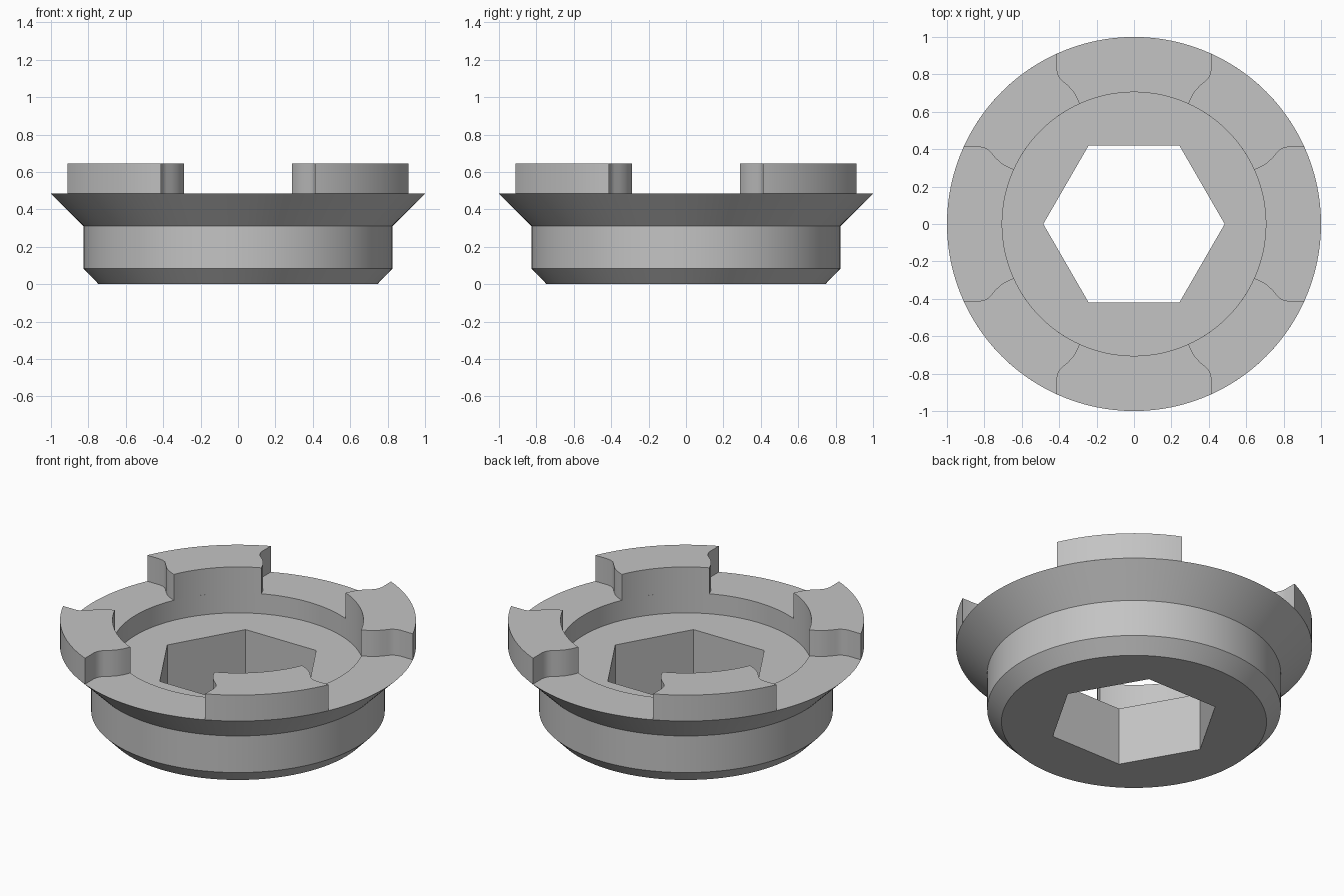
import bpy, bmesh, math

if "Cube" in bpy.data.objects:
    bpy.data.objects.remove(bpy.data.objects["Cube"])

SEG = 120                      # divisible by 6 so the hexagon corners are exact
RIM_Z, TOP_Z, FLOOR_Z = 0.484, 0.645, 0.36
R_OUT, R_IN, APOTHEM = 1.0, 0.705, 0.42

metal = bpy.data.materials.new("grey metal")
metal.diffuse_color = (0.55, 0.55, 0.55, 1)
metal.use_nodes = True
metal.node_tree.nodes["Principled BSDF"].inputs["Base Color"].default_value = metal.diffuse_color


def finish(bm, name):
    bmesh.ops.recalc_face_normals(bm, faces=bm.faces)
    mesh = bpy.data.meshes.new(name)
    bm.to_mesh(mesh)
    bm.free()
    mesh.materials.append(metal)
    ob = bpy.data.objects.new(name, mesh)
    bpy.context.collection.objects.link(ob)
    bpy.ops.object.select_all(action='DESELECT')
    ob.select_set(True)
    bpy.context.view_layer.objects.active = ob
    bpy.ops.object.shade_smooth_by_angle(angle=math.radians(25))
    return ob


def hex_radius(a):
    return APOTHEM / math.cos(a % (math.pi / 3) - math.pi / 6)


# Flanged body: closed lathe profile; radius None means the hexagonal bore
profile = [(None, 0), (0.745, 0), (0.825, 0.083), (0.825, 0.31), (R_OUT, RIM_Z),
           (R_IN, RIM_Z), (R_IN, FLOOR_Z), (None, FLOOR_Z)]
bm = bmesh.new()
rings = []
for r, z in profile:
    ring = []
    for i in range(SEG):
        a = 2 * math.pi * i / SEG
        rad = hex_radius(a) if r is None else r
        ring.append(bm.verts.new((rad * math.cos(a), rad * math.sin(a), z)))
    rings.append(ring)
for k, ring in enumerate(rings):
    nxt = rings[(k + 1) % len(rings)]
    for i in range(SEG):
        j = (i + 1) % SEG
        bm.faces.new((ring[i], ring[j], nxt[j], nxt[i]))
finish(bm, "flanged_body")

# Drive lugs: S-curved flank, mirrored about the diagonal, joined by two arcs
flank = [(0.412, 0.911), (0.412, 0.825), (0.407, 0.80), (0.397, 0.78), (0.382, 0.765),
         (0.355, 0.743), (0.328, 0.715), (0.307, 0.683), (0.289, 0.642)]


def arc(radius, a0, a1, n=16):
    return [(radius * math.cos(a0 + (a1 - a0) * i / n),
             radius * math.sin(a0 + (a1 - a0) * i / n)) for i in range(1, n)]


def angle(p):
    return math.atan2(p[1], p[0])


mirrored = [(y, x) for x, y in reversed(flank)]
outline = (flank + arc(R_IN, angle(flank[-1]), angle(mirrored[0]))
           + mirrored + arc(R_OUT, angle(mirrored[-1]), angle(flank[0])))

for k in range(4):
    c, s = math.cos(k * math.pi / 2), math.sin(k * math.pi / 2)
    bm = bmesh.new()
    base = [bm.verts.new((x * c - y * s, x * s + y * c, RIM_Z)) for x, y in outline]
    face = bm.faces.new(base)
    up = bmesh.ops.extrude_face_region(bm, geom=[face], use_keep_orig=True)
    for v in up["geom"]:
        if isinstance(v, bmesh.types.BMVert):
            v.co.z = TOP_Z
    finish(bm, f"drive_lug_{k + 1}")
